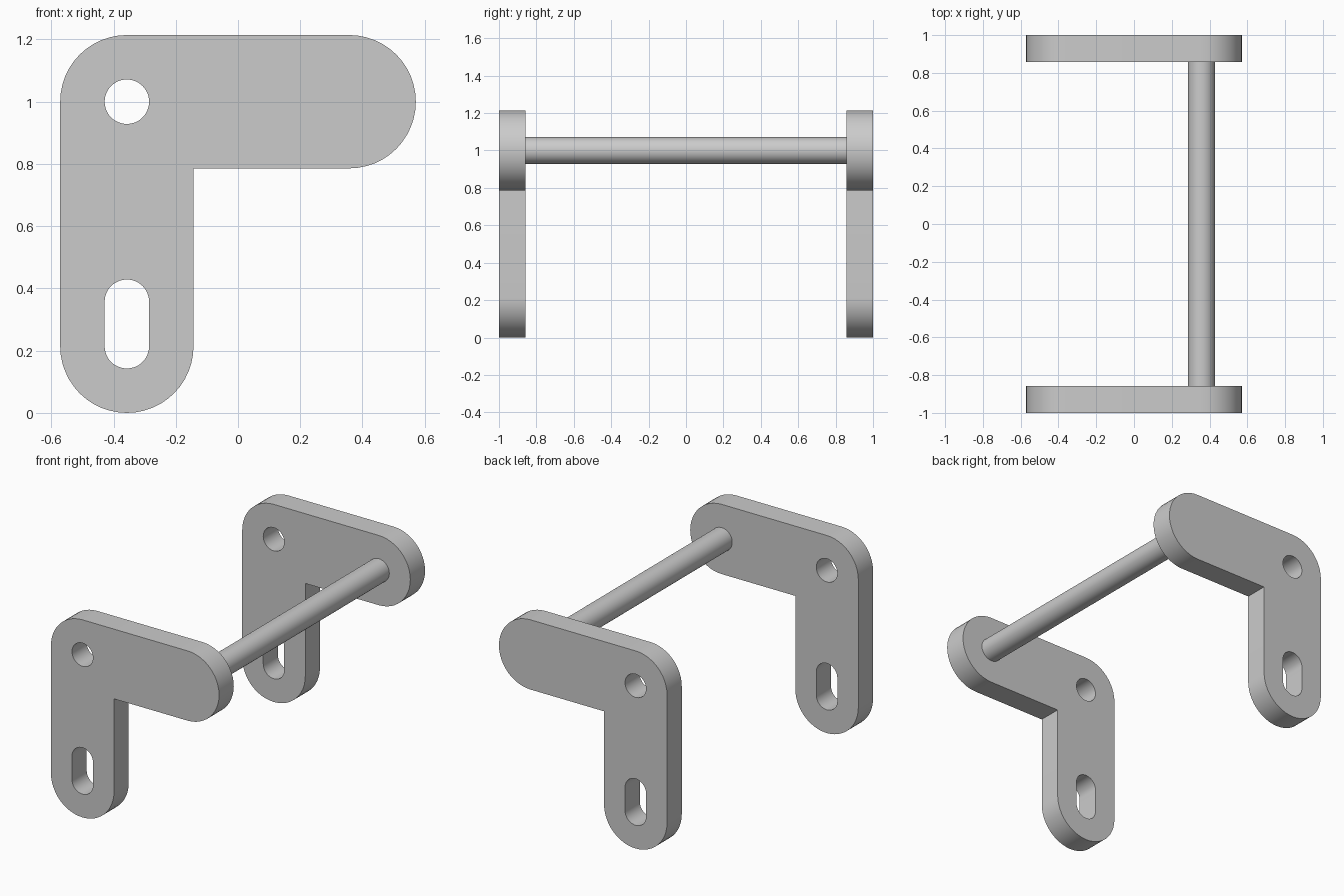
import bpy
import bmesh
from math import sin, cos, pi, radians

default = bpy.data.objects.get("Cube")
if default:
    bpy.data.objects.remove(default)

UNIT = 1 / 14            # rod radius; every other size is a multiple of it
ARM = 3 * UNIT           # rounded end radius of the plates
HOLE = UNIT
THICK = 2 * UNIT
AXIS_X = 5 * UNIT        # distance of hole and rod from the centre
AXIS_Z = 14 * UNIT
FOOT_Z = ARM
SEGMENTS = 24

grey = bpy.data.materials.new("plain_grey")
grey.use_nodes = True
grey.diffuse_color = (0.6, 0.6, 0.6, 1)
grey.node_tree.nodes["Principled BSDF"].inputs["Base Color"].default_value = grey.diffuse_color


def arc(x, z, r, start, end):
    """Points on an arc, angles in degrees, both ends included."""
    n = max(2, round(abs(end - start) / 180 * SEGMENTS))
    angles = [radians(start + (end - start) * i / n) for i in range(n + 1)]
    return [(x + r * cos(a), z + r * sin(a)) for a in angles]


def finish(bm, name):
    bmesh.ops.recalc_face_normals(bm, faces=bm.faces)
    mesh = bpy.data.meshes.new(name)
    bm.to_mesh(mesh)
    bm.free()
    mesh.materials.append(grey)
    obj = bpy.data.objects.new(name, mesh)
    bpy.context.collection.objects.link(obj)
    bpy.ops.object.select_all(action='DESELECT')
    obj.select_set(True)
    bpy.context.view_layer.objects.active = obj
    bpy.ops.object.shade_smooth_by_angle(angle=radians(30))
    return obj


def plate(name, y):
    """L-shaped plate with a round hole and a slot, extruded from y."""
    outline = (arc(-AXIS_X, FOOT_Z, ARM, 180, 360)
               + [(-AXIS_X + ARM, AXIS_Z - ARM)]
               + arc(AXIS_X, AXIS_Z, ARM, -90, 90)
               + arc(-AXIS_X, AXIS_Z, ARM, 90, 180))
    round_hole = arc(-AXIS_X, AXIS_Z, HOLE, 0, 360)[:-1]
    slot = (arc(-AXIS_X, FOOT_Z, HOLE, 180, 360)
            + arc(-AXIS_X, FOOT_Z + 2 * UNIT, HOLE, 0, 180))
    bm = bmesh.new()
    for loop in (outline, round_hole, slot):
        verts = [bm.verts.new((x, y, z)) for x, z in loop]
        for a, b in zip(verts, verts[1:] + verts[:1]):
            bm.edges.new((a, b))
    bmesh.ops.triangle_fill(bm, edges=bm.edges[:], use_beauty=True, normal=(0, -1, 0))
    new = bmesh.ops.extrude_face_region(bm, geom=bm.faces[:], use_keep_orig=True)["geom"]
    moved = [g for g in new if isinstance(g, bmesh.types.BMVert)]
    bmesh.ops.translate(bm, verts=moved, vec=(0, THICK, 0))
    return finish(bm, name)


# End plates
plate("front_plate", -1)
plate("back_plate", 1 - THICK)

# Cross rod between the inner faces of the plates
bm = bmesh.new()
bmesh.ops.create_cone(bm, cap_ends=True, segments=2 * SEGMENTS, radius1=UNIT,
                      radius2=UNIT, depth=2 - 2 * THICK)
for v in bm.verts:
    x, y, z = v.co
    v.co = (AXIS_X + x, z, AXIS_Z + y)
finish(bm, "cross_rod")
